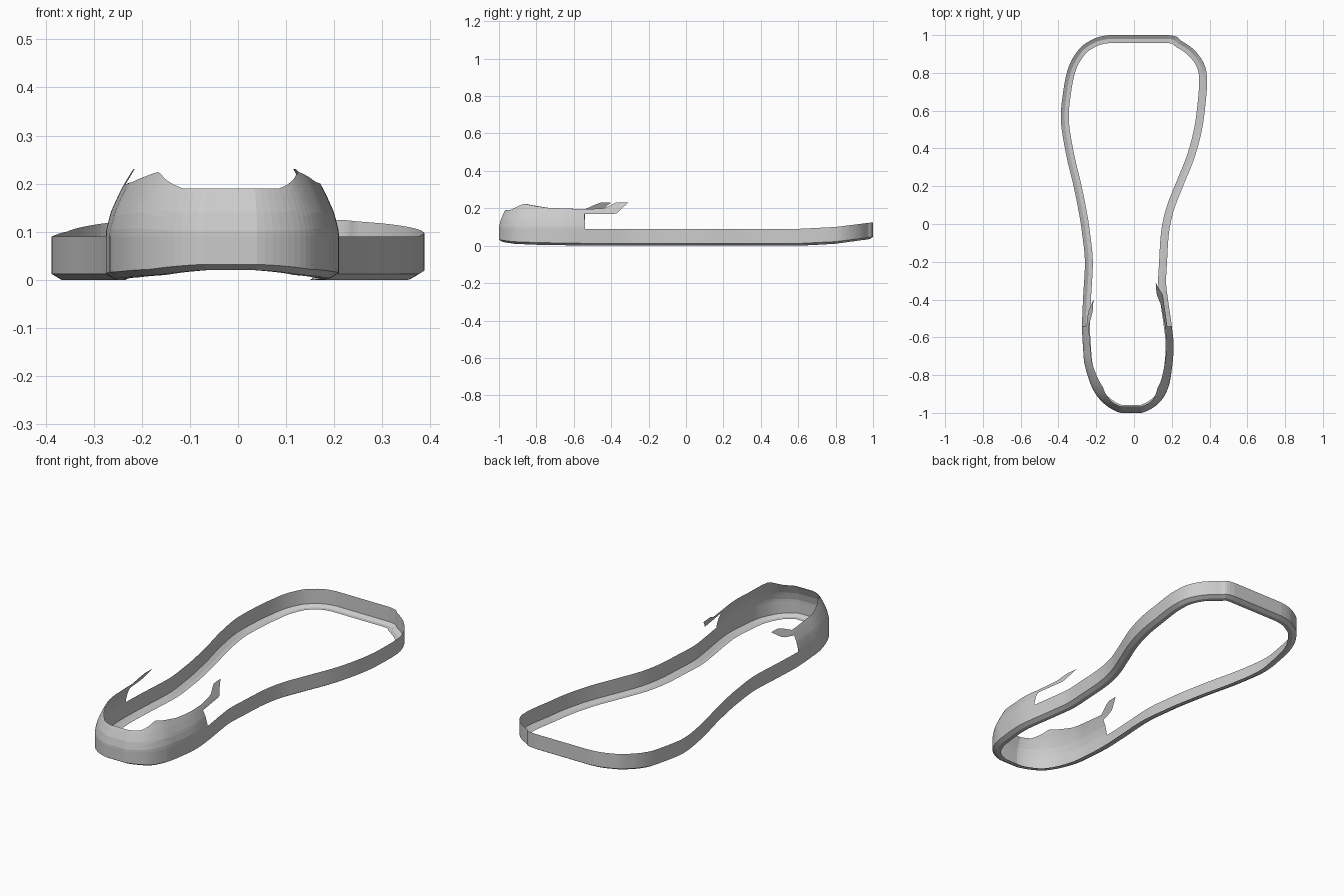
import bpy
from mathutils import Vector

cube = bpy.data.objects.get("Cube")
if cube:
    bpy.data.objects.remove(cube, do_unlink=True)

grey = bpy.data.materials.new("plain grey")
grey.use_nodes = True
colour = (0.6, 0.6, 0.6, 1)
grey.diffuse_color = colour
grey.node_tree.nodes["Principled BSDF"].inputs["Base Color"].default_value = colour

# Sole outline in hundredths, clockwise from the toe
OUTLINE = [(18, 100), (25, 97), (32, 92), (37, 85), (38.7, 77), (38, 65), (36, 50),
           (32, 35), (26, 20), (21, 7), (18.5, -5), (17.5, -20), (17, -31), (18, -40),
           (20, -54), (21, -65), (20, -77), (18, -87), (13, -95), (4, -100),
           (-7, -100), (-16, -95), (-22, -87), (-26, -75), (-27, -65), (-27.5, -54),
           (-27, -40), (-26, -20), (-27.5, -5), (-29, 5), (-32, 20), (-36, 37),
           (-38.7, 55), (-37.5, 70), (-35, 82), (-31, 90), (-25, 96), (-13, 100)]
STEPS = 6


def ramp(value, keys):
    """Piecewise linear curve through (position, height) keys."""
    if value <= keys[0][0]:
        return keys[0][1]
    for (a, h), (b, k) in zip(keys, keys[1:]):
        if value <= b:
            return h + (k - h) * (value - a) / (b - a)
    return keys[-1][1]


def smooth_loop(points):
    """Closed spline; the straight toe and heel edges stay straight."""
    pts = [Vector(p) / 100 for p in points]
    n, out = len(pts), []
    for i in range(n):
        a, b, c, d = (pts[(i + k) % n] for k in (-1, 0, 1, 2))
        flat = b.y == c.y
        for s in range(STEPS):
            t = s / STEPS
            if flat:
                out.append(b.lerp(c, t))
            else:
                p = b + (c - a) * t / 2 + (a * 2 - b * 5 + c * 4 - d) * t * t / 2
                p += (b * 3 - a - c * 3 + d) * t ** 3 / 2
                p.y = max(-1, min(1, p.y))
                out.append(p)
    return out


PATH = smooth_loop(OUTLINE)
COUNT = len(PATH)


def inward(i):
    t = PATH[(i + 1) % COUNT] - PATH[i - 1]
    return Vector((t.y, -t.x)).normalized()


def strip(name, indices, section, closed=False):
    """Sweep a section of (inset, height) pairs along part of the outline."""
    verts, faces = [], []
    for i in indices:
        p, inner = PATH[i], inward(i)
        rows = section(p)
        for inset, z in rows:
            q = p + inner * inset
            verts.append((q.x, q.y, z))
    width, n = len(rows), len(indices)
    for i in range(n if closed else n - 1):
        j = (i + 1) % n
        for r in range(width - 1):
            faces.append((i * width + r, i * width + r + 1,
                          j * width + r + 1, j * width + r))
    mesh = bpy.data.meshes.new(name)
    mesh.from_pydata(verts, [], faces)
    mesh.materials.append(grey)
    mesh.validate()
    obj = bpy.data.objects.new(name, mesh)
    bpy.context.collection.objects.link(obj)
    return obj


def rim_bottom(y):
    return ramp(y, [(-1, .02), (-.93, .01), (-.8, .005), (-.5, 0), (.6, 0), (.8, .01), (1, .035)])


def rim_top(y):
    return ramp(y, [(.6, .09), (.8, .1), (1, .125)])


def lean(z):
    return ramp(z, [(.1, 0), (.14, .01), (.18, .028), (.23, .055)])


def rim_section(p):
    z = rim_bottom(p.y)
    return [(.042, z), (.02, z), (0, z + .012), (0, rim_top(p.y))]


def leaning_section(low, high, rows=8):
    heights = [low + (high - low) * k / rows for k in range(rows + 1)]
    return [(lean(z), z) for z in heights]


def heel_section(p):
    top = ramp(p.y, [(-.97, .19), (-.89, .225), (-.83, .215), (-.75, .203), (-.54, .195)])
    return leaning_section(rim_top(p.y), top)


def left_tab_section(p):
    low = ramp(p.y, [(-.37, .17), (-.31, .228)])
    high = ramp(p.y, [(-.54, .195), (-.43, .2), (-.37, .23)])
    return leaning_section(low, high, 4)


def right_tab_section(p):
    low = ramp(p.y, [(-.54, .17), (-.46, .185), (-.4, .228)])
    high = ramp(p.y, [(-.54, .195), (-.46, .23)])
    return leaning_section(low, high, 4)


def span(start, end):
    """Path indices between two outline points, inclusive."""
    return list(range(OUTLINE.index(start) * STEPS, OUTLINE.index(end) * STEPS + 1))


# Rim wall with its bottom flange
strip("sole_rim", list(range(COUNT)), rim_section, closed=True)
# Heel cup curving inward above the rim
strip("heel_cup", span((20, -54), (-27.5, -54)), heel_section)
# Thin tabs reaching forward from the top of the heel cup
strip("left_heel_tab", span((17, -31), (20, -54)), left_tab_section)
strip("right_heel_tab", span((-27.5, -54), (-27, -40)), right_tab_section)
